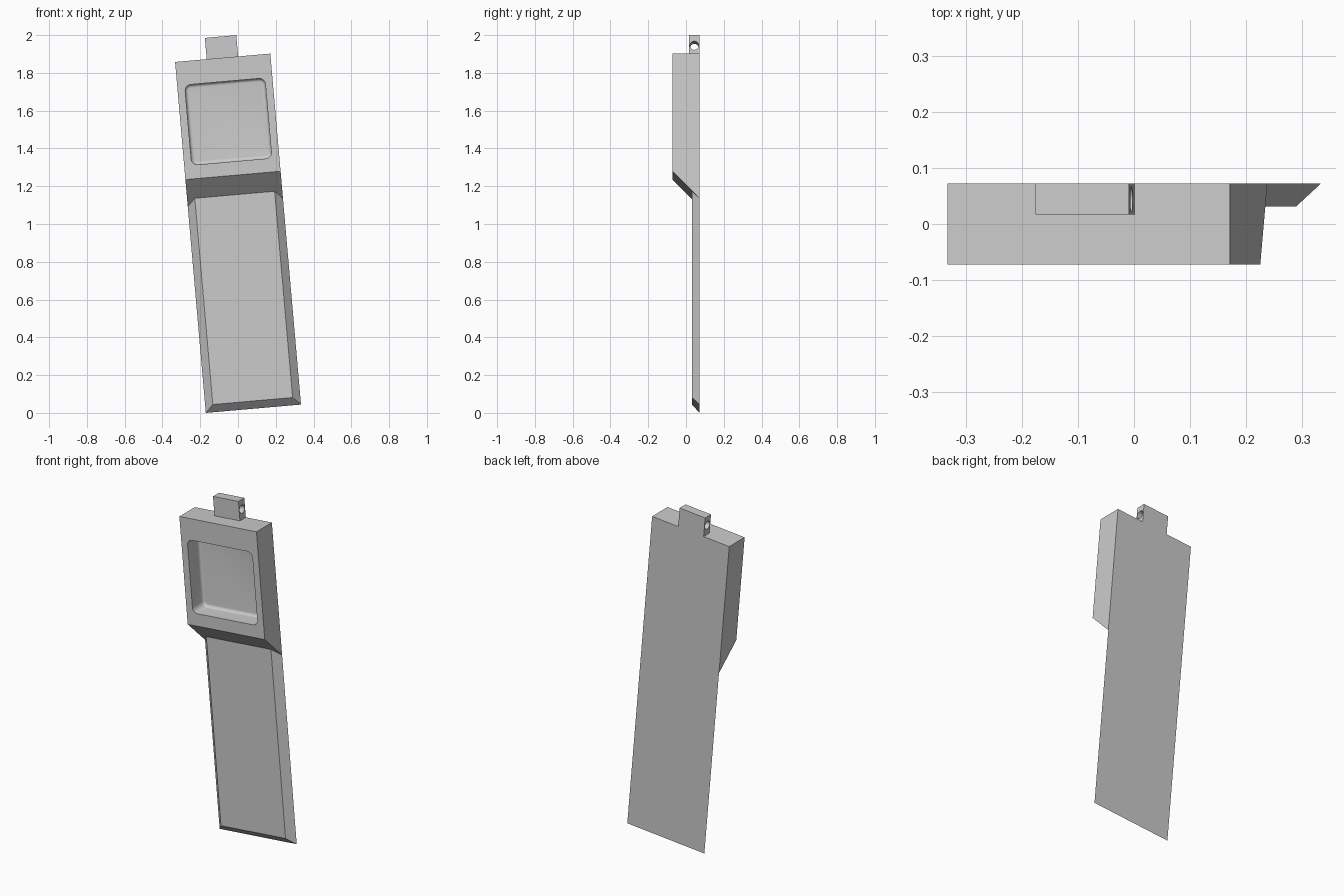
import bpy, bmesh, math
from mathutils import Matrix, Vector

if "Cube" in bpy.data.objects:
    bpy.data.objects.remove(bpy.data.objects["Cube"])

# Local frame: x across, y depth, z along the length; the whole part leans 5 degrees
LEAN = Matrix.Translation((-0.1705, 0, 0)) @ Matrix.Rotation(math.radians(-5), 4, 'Y')
W, L, Y = 0.506, 1.865, 0.072      # width, body length, half depth
PANEL_Y, INSET = 0.031, 0.041      # panel front plane and its 45 degree chamfer
STEP = 1.24                        # lower front edge of the thick head


def loft(name, rings):
    """Closed solid through rings of matching point counts."""
    bm = bmesh.new()
    loops = [[bm.verts.new(LEAN @ Vector(p)) for p in r] for r in rings]
    n = len(loops[0])
    for a, b in zip(loops, loops[1:]):
        for i in range(n):
            j = (i + 1) % n
            bm.faces.new((a[i], a[j], b[j], b[i]))
    bm.faces.new(loops[0])
    bm.faces.new(loops[-1])
    bmesh.ops.recalc_face_normals(bm, faces=bm.faces)
    mesh = bpy.data.meshes.new(name)
    bm.to_mesh(mesh)
    bm.free()
    ob = bpy.data.objects.new(name, mesh)
    bpy.context.collection.objects.link(ob)
    return ob


def combine(target, tool, operation):
    mod = target.modifiers.new(operation, 'BOOLEAN')
    mod.operation, mod.solver, mod.object = operation, 'EXACT', tool
    tool.hide_render = True
    bpy.context.view_layer.objects.active = target
    bpy.ops.object.modifier_apply(modifier=mod.name)
    bpy.data.objects.remove(tool, do_unlink=True)


def rect(y, x0, x1, z0, z1):
    return [(x0, y, z0), (x1, y, z0), (x1, y, z1), (x0, y, z1)]


def rounded(y, cx, cz, half, r, seg=6):
    pts = []
    for q, (sx, sz) in enumerate([(1, 1), (-1, 1), (-1, -1), (1, -1)]):
        for k in range(seg + 1):
            a = math.radians(90 * (q + k / seg))
            pts.append((cx + sx * (half - r) + r * math.cos(a), y,
                        cz + sz * (half - r) + r * math.sin(a)))
    return pts


# Thick head with a sloped underside
body = loft("body", [rect(-Y, 0, W, STEP, L), rect(Y, 0, W, STEP - 2 * Y, L)])

# Thin chamfered panel, mitred against the slope of the head
panel = loft("panel", [
    rect(PANEL_Y, INSET, W - INSET, INSET, STEP - Y - PANEL_Y),
    rect(Y, 0, W, 0, STEP - 2 * Y)])
combine(body, panel, 'UNION')

# Hanging tab, flush with the back
tab = loft("tab", [rect(y, 0.168, 0.335, L, 1.978) for y in (0.017, Y)])
combine(body, tab, 'UNION')

# Recess with rounded corners and a filleted floor
FLOOR, FILLET = -Y + 0.105, 0.018
rings = [rounded(-Y - 0.05, W / 2, 1.526, 0.213, 0.032)]
for k in range(7):
    a = math.radians(15 * k)
    e = FILLET * (1 - math.cos(a))
    rings.append(rounded(FLOOR - FILLET * (1 - math.sin(a)),
                         W / 2, 1.526, 0.213 - e, 0.032 - e))
combine(body, loft("recess_cutter", rings), 'DIFFERENCE')

# Cross hole through the tab
hole = [[(x, 0.044 + 0.023 * math.cos(math.tau * i / 32),
          1.923 + 0.023 * math.sin(math.tau * i / 32)) for i in range(32)]
        for x in (0.1, 0.4)]
combine(body, loft("hole_cutter", hole), 'DIFFERENCE')

body.select_set(True)
bpy.context.view_layer.objects.active = body
bpy.ops.object.shade_smooth_by_angle(angle=math.radians(30))
